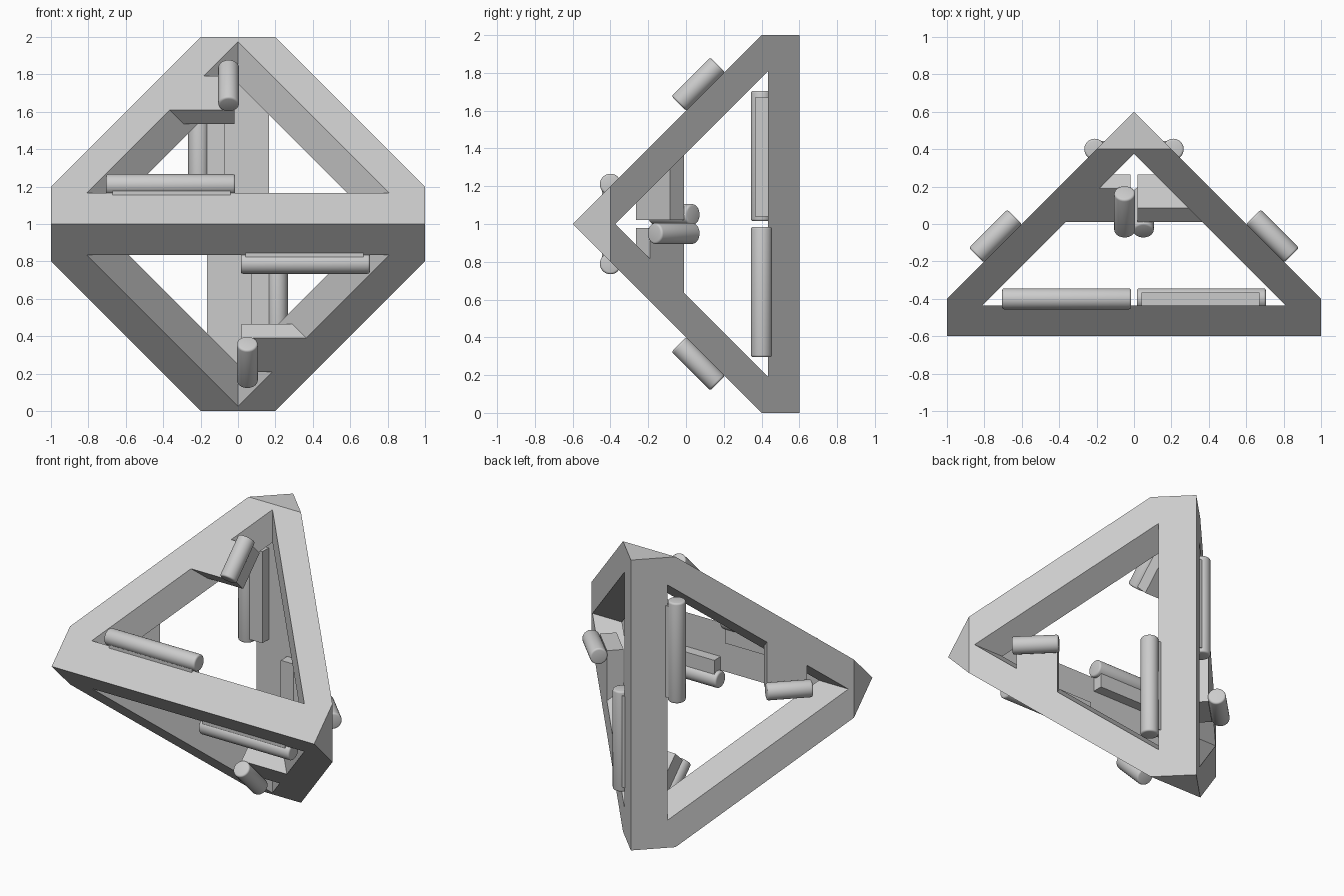
import bpy, bmesh, math
from mathutils import Matrix, Vector

cube = bpy.data.objects.get("Cube")
if cube:
    bpy.data.objects.remove(cube, do_unlink=True)

# Single grey material
grey = bpy.data.materials.new("light grey")
grey.use_nodes = True
grey.diffuse_color = (0.6, 0.6, 0.6, 1)
grey.node_tree.nodes["Principled BSDF"].inputs["Base Color"].default_value = (0.6, 0.6, 0.6, 1)

LIFT = Matrix.Translation((0, 0, 1))
# The four half-turns that carry the solid onto itself
HALF = Matrix.Rotation(math.pi, 4, 'Y')
SWAP = Matrix.Rotation(math.pi, 4, Vector((1, 0, 1)))
TURNS = {"upper": Matrix.Identity(4), "lower": HALF, "left": SWAP, "right": HALF @ SWAP}


def make_object(name, bm, matrix=LIFT):
    bmesh.ops.recalc_face_normals(bm, faces=bm.faces[:])
    mesh = bpy.data.meshes.new(name)
    bm.to_mesh(mesh)
    bm.free()
    mesh.transform(matrix)
    mesh.materials.append(grey)
    obj = bpy.data.objects.new(name, mesh)
    bpy.context.collection.objects.link(obj)
    return obj


def hull(points):
    bm = bmesh.new()
    for p in points:
        bm.verts.new(p)
    bmesh.ops.convex_hull(bm, input=bm.verts[:])
    bmesh.ops.dissolve_limit(bm, angle_limit=0.01, verts=bm.verts[:], edges=bm.edges[:])
    return bm


def rod(centre, axis, length, radius=0.056):
    bm = bmesh.new()
    bmesh.ops.create_cone(bm, cap_ends=True, segments=32, radius1=radius,
                          radius2=radius, depth=length)
    rims = [e for e in bm.edges if any(len(f.verts) > 4 for f in e.link_faces)]
    bmesh.ops.bevel(bm, geom=rims, offset=0.012, segments=3, profile=0.5, affect='EDGES')
    turn = Vector((0, 0, 1)).rotation_difference(Vector(axis)).to_matrix().to_4x4()
    bm.transform(Matrix.Translation(centre) @ turn)
    return bm


def select_only(obj):
    bpy.ops.object.select_all(action='DESELECT')
    obj.select_set(True)
    bpy.context.view_layer.objects.active = obj


# Frame: truncated tetrahedron, opened by two crossing triangular shafts
corners = []
for s in (-1, 1):
    corners += [(s, -0.6, 0), (0, 0.6, s)]
    for t in (-0.2, 0.2):
        corners += [(s, -0.4, t), (t, 0.4, s)]
frame = make_object("frame", hull(corners))

near, apex = 0.435, 0.375
wide = near + apex
shaft = [(-wide, -near), (wide, -near), (0, apex)]
cutters = [
    make_object("vertical_cutter", hull([(a, b, h) for a, b in shaft for h in (-2, 2)])),
    make_object("sideways_cutter", hull([(h, -b, a) for a, b in shaft for h in (-2, 2)])),
]
for cutter in cutters:
    cutter.hide_render = True
    mod = frame.modifiers.new("opening", 'BOOLEAN')
    mod.operation = 'DIFFERENCE'
    mod.solver = 'EXACT'
    mod.object = cutter
    select_only(frame)
    bpy.ops.object.modifier_apply(modifier=mod.name)
for cutter in cutters:
    bpy.data.objects.remove(cutter, do_unlink=True)

# Slanted arm section, flush with the sloping face
arm_section = [(0.01, 0.61), (0.19, 0.79), (0.265, 0.715), (0.085, 0.535)]
arm_points = [(x, y, z) for y, z in arm_section for x in (-0.02, y - 0.40)]
# Mounting strip between each long rod and its straight bar
strip_points = [(x, y, z) for x in (-0.67, -0.04) for y in (-0.445, -0.365) for z in (0.07, 0.2)]

for side, turn in TURNS.items():
    place = LIFT @ turn
    make_object(side + "_arm", hull(arm_points), place)
    make_object(side + "_strip", hull(strip_points), place)
    for obj in (
        make_object(side + "_long_rod", rod((-0.36, -0.40, 0.21), (1, 0, 0), 0.69), place),
        make_object(side + "_short_rod", rod((-0.05, 0.065, 0.74), (0, 1, 1), 0.29), place),
    ):
        select_only(obj)
        bpy.ops.object.shade_smooth_by_angle(angle=math.radians(35))
